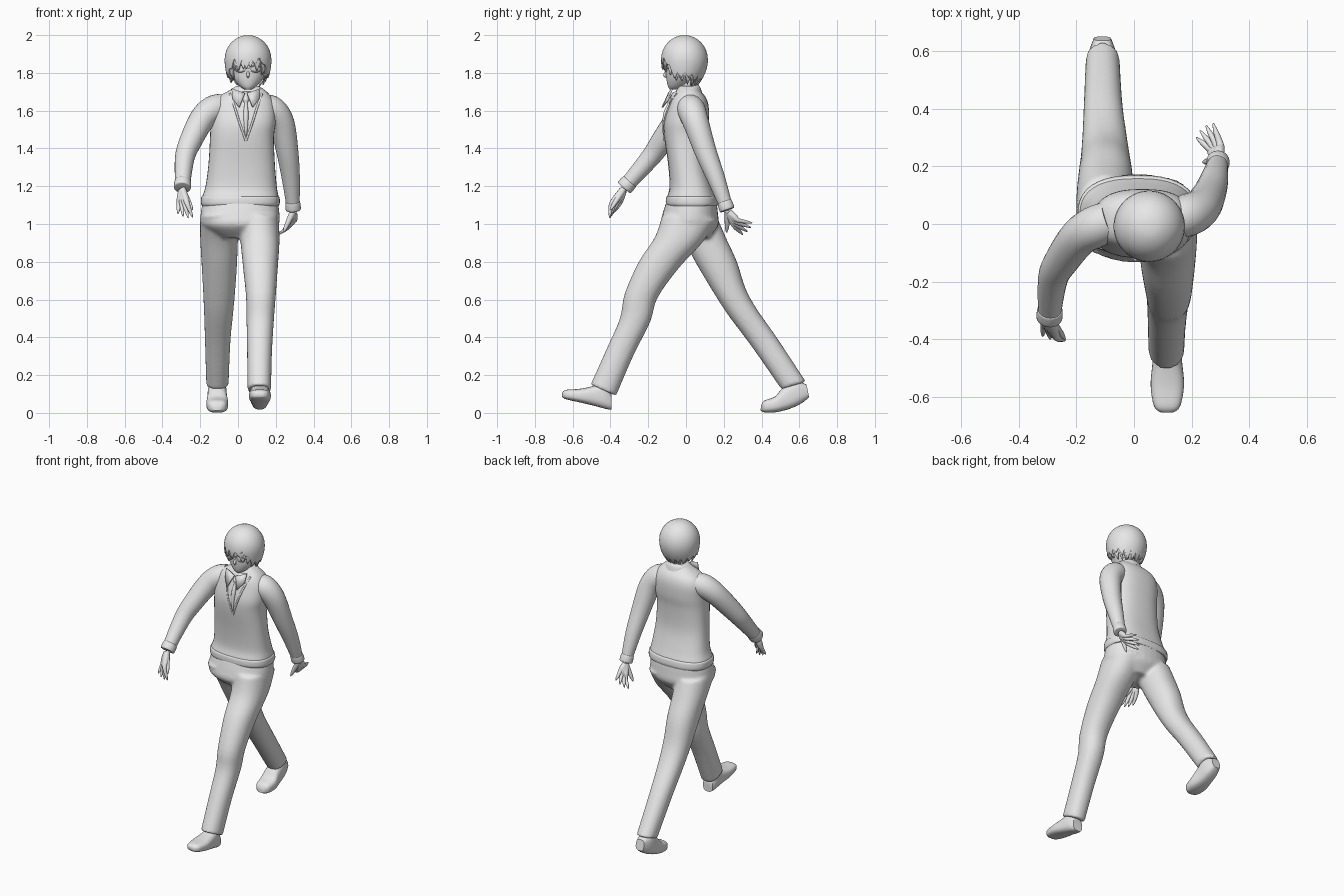
import bpy, bmesh, math, random
from mathutils import Vector

random.seed(4)
cube = bpy.data.objects.get("Cube")
if cube:
    bpy.data.objects.remove(cube)

grey = bpy.data.materials.new("plain grey")
grey.use_nodes = True
grey.diffuse_color = (.8, .8, .8, 1)
grey.node_tree.nodes["Principled BSDF"].inputs["Base Color"].default_value = grey.diffuse_color


def finish(name, bm, angle=50):
    bmesh.ops.recalc_face_normals(bm, faces=bm.faces)
    mesh = bpy.data.meshes.new(name)
    bm.to_mesh(mesh)
    bm.free()
    obj = bpy.data.objects.new(name, mesh)
    bpy.context.collection.objects.link(obj)
    mesh.materials.append(grey)
    bpy.ops.object.select_all(action='DESELECT')
    obj.select_set(True)
    bpy.context.view_layer.objects.active = obj
    bpy.ops.object.shade_smooth_by_angle(angle=math.radians(angle))
    return obj


def spline(rows, steps=4):
    """Smooth interpolation through rows of numbers."""
    out = []
    for i in range(len(rows) - 1):
        p0, p1, p2 = rows[max(i - 1, 0)], rows[i], rows[i + 1]
        p3 = rows[min(i + 2, len(rows) - 1)]
        for s in range(steps):
            t = s / steps
            out.append([b + t * (c - a + t * (2 * a - 5 * b + 4 * c - d + t * (3 * (b - c) + d - a))) / 2
                        for a, b, c, d in zip(p0, p1, p2, p3)])
    out.append(list(rows[-1]))
    return out


def skin(bm, rings, cap=True):
    loops = [[bm.verts.new(p) for p in ring] for ring in rings]
    n = len(loops[0])
    for a, b in zip(loops, loops[1:]):
        for i in range(n):
            bm.faces.new((a[i], a[(i + 1) % n], b[(i + 1) % n], b[i]))
    if cap:
        bm.faces.new(loops[0])
        bm.faces.new(loops[-1])


def loft(name, *sections, power=2, n=32):
    """Each row: front y, z, back y, z, then the x limits."""
    bm = bmesh.new()
    for rows in sections:
        rings = []
        for ya, za, yb, zb, xa, xb in spline(rows):
            ring = []
            for i in range(n):
                a = math.tau * i / n
                c, s = [math.copysign(abs(v) ** (2 / power), v) for v in (math.cos(a), math.sin(a))]
                ring.append(((xa + xb + (xb - xa) * c) / 2,
                             (ya + yb + (yb - ya) * s) / 2, (za + zb + (zb - za) * s) / 2))
            rings.append(ring)
        skin(bm, rings)
    return finish(name, bm)


def tube(name, *paths, n=16):
    """Each path: rows of x, y, z, radius."""
    bm = bmesh.new()
    for path in paths:
        rows = spline(path)
        pts = [Vector(r[:3]) for r in rows]
        side = Vector((1, .1, 0))
        rings = []
        for i, p in enumerate(pts):
            d = (pts[min(i + 1, len(pts) - 1)] - pts[max(i - 1, 0)]).normalized()
            side = (side - d * side.dot(d)).normalized()
            up = d.cross(side)
            rings.append([p + rows[i][3] * (side * math.cos(math.tau * k / n) + up * math.sin(math.tau * k / n))
                          for k in range(n)])
        skin(bm, rings)
    return finish(name, bm)


# Trousers: pelvis and both legs fused into one skin
pelvis = [(-.1, 1.13, .16, 1.13, -.185, .21), (-.125, 1.05, .17, 1.05, -.198, .22),
          (-.13, .99, .17, .99, -.19, .21), (-.06, .925, .12, .925, -.1, .12)]
left_leg = [(-.125, 1.05, .165, 1.02, 0, .215), (-.165, .93, .085, .9, .012, .22),
            (-.25, .8, -.035, .77, .025, .212), (-.325, .63, -.15, .61, .042, .2),
            (-.35, .5, -.19, .48, .045, .19), (-.42, .34, -.28, .3, .048, .18),
            (-.505, .15, -.37, .09, .05, .175)]
right_leg = [(-.12, 1.05, .168, 1.03, -.2, .01), (-.02, .92, .215, .92, -.2, 0),
             (.06, .78, .27, .8, -.193, -.005), (.15, .63, .315, .66, -.185, -.015),
             (.225, .515, .375, .55, -.18, -.025), (.345, .355, .48, .4, -.175, -.04),
             (.505, .125, .635, .165, -.168, -.05)]
trousers = loft("trousers", pelvis, left_leg, right_leg, power=2.2)
remesh = trousers.modifiers.new("fuse", 'REMESH')
remesh.mode, remesh.voxel_size, remesh.use_smooth_shade = 'VOXEL', .01, True
relax = trousers.modifiers.new("relax", 'SMOOTH')
relax.iterations = 6

# Shoes: the left one lands on its heel, the right one pushes off its toe
loft("left_shoe", [(-.656, .085, -.656, .108, .095, .135), (-.635, .072, -.635, .122, .07, .16),
                   (-.56, .055, -.565, .127, .058, .174), (-.48, .036, -.49, .142, .064, .168),
                   (-.42, .02, -.44, .16, .068, .162), (-.395, .018, -.395, .1, .08, .15)], power=2.8)
loft("right_shoe", [(.395, .012, .397, .04, -.13, -.09), (.42, .002, .415, .065, -.157, -.063),
                    (.48, .004, .47, .086, -.167, -.052), (.55, .022, .51, .13, -.162, -.058),
                    (.61, .05, .57, .17, -.158, -.062), (.652, .082, .638, .15, -.14, -.08)], power=2.8)

# Vest with a ribbed hem
vest = loft("vest", [(f, z, b, z, l, r) for z, f, b, l, r in [
    (1.1, -.1, .163, -.188, .213), (1.14, -.1, .16, -.19, .215), (1.2, -.087, .14, -.172, .205),
    (1.32, -.095, .11, -.156, .195), (1.46, -.115, .11, -.148, .19), (1.54, -.116, .12, -.145, .2),
    (1.62, -.095, .12, -.138, .198), (1.67, -.077, .105, -.11, .178),
    (1.705, -.052, .075, -.05, .147), (1.73, -.04, .06, -.01, .11)]], power=2.5, n=40)
loft("vest_hem", [(-.1, 1.095, .165, 1.095, -.19, .215), (-.107, 1.11, .17, 1.11, -.196, .221),
                  (-.105, 1.14, .166, 1.14, -.195, .22), (-.097, 1.147, .158, 1.147, -.187, .212)],
     power=2.5, n=40)


def on_vest(x, z, lift=0):
    hit, place, _, _ = vest.ray_cast(Vector((x, -1, z)), Vector((0, 1, 0)))
    return (x, (place.y if hit else -.06) - lift, z)


# V neckline and tie lie on the chest
bpy.context.view_layer.update()
mid = .042
tube("neckline", *[[on_vest(mid + s * w, z) + (.006,) for w, z in
                    [(.085, 1.69), (.06, 1.62), (.035, 1.54), (0, 1.44)]] for s in (-1, 1)], n=8)
tube("tie", [on_vest(mid, z) + (r,) for z, r in
             [(1.675, .012), (1.655, .016), (1.635, .008), (1.58, .014), (1.5, .008), (1.46, .003)]])

# Shirt collar: a standing band and two pointed flaps
loft("collar_band", [(-.085, 1.665, .085, 1.695, -.045, .148), (-.072, 1.695, .075, 1.725, -.035, .137),
                     (-.058, 1.7, .062, 1.738, -.018, .12)])
for label, s in (("left", 1), ("right", -1)):
    bm = bmesh.new()
    corners = [(mid + s * .005, -.088, 1.69), (mid + s * .075, -.07, 1.715),
               (mid + s * .07, -.088, 1.66), (mid + s * .035, -.122, 1.615)]
    bm.faces.new([bm.verts.new(c) for c in corners])
    flap = finish(label + "_collar_flap", bm)
    flap.modifiers.new("cloth", 'SOLIDIFY').thickness = .008


def arm(label, path):
    """Sleeve with a cuff at its end."""
    tube(label + "_sleeve", path, n=24)
    a, b = Vector(path[-2][:3]), Vector(path[-1][:3])
    d, r = (b - a).normalized(), path[-1][3]
    tube(label + "_cuff", [(*(b + d * t), r + g) for t, g in
                           [(-.035, 0), (-.03, .005), (.008, .006), (.012, -.008)]], n=24)


def hand(label, wrist, knuckles, tips, thumb):
    """Four fingers whose roots merge into a palm, plus a thumb."""
    wrist = Vector(wrist)
    k0, k1, t0, t1 = [Vector(p) for p in (*knuckles, *tips)]
    paths = []
    for i in range(4):
        knuckle, tip = k0.lerp(k1, i / 3), t0.lerp(t1, i / 3)
        if i in (1, 2):
            tip += (tip - knuckle) * .15
        start = wrist.lerp(knuckle, .1)
        paths.append([(*start, .02), (*start.lerp(knuckle, .55), .019), (*knuckle, .013),
                      (*knuckle.lerp(tip, .6), .009), (*tip, .003)])
    thumb = Vector(thumb)
    paths.append([(*wrist, .018), (*wrist.lerp(thumb, .5), .014), (*wrist.lerp(thumb, .8), .01), (*thumb, .003)])
    tube(label + "_hand", *paths, n=10)


arm("right", [(-.085, .01, 1.62, .07), (-.135, -.01, 1.605, .073), (-.19, -.045, 1.555, .068),
              (-.25, -.125, 1.44, .06), (-.282, -.19, 1.35, .052), (-.294, -.32, 1.2, .039)])
arm("left", [(.14, .02, 1.62, .068), (.185, .03, 1.6, .074), (.232, .055, 1.53, .068),
             (.262, .105, 1.38, .058), (.28, .16, 1.24, .048), (.292, .215, 1.085, .034)])
hand("right", (-.295, -.33, 1.185), [(-.312, -.355, 1.105), (-.268, -.395, 1.105)],
     [(-.318, -.39, 1.055), (-.24, -.405, 1.035)], (-.24, -.4, 1.075))
hand("left", (.292, .222, 1.065), [(.3, .275, 1.02), (.265, .26, .985)],
     [(.275, .35, 1.005), (.217, .3, .945)], (.24, .215, .955))

# Head, neck and nose
cx = .053
loft("head", [(f, z, b, z, cx - w, cx + w) for z, f, b, w in [
    (1.712, -.085, -.035, .018), (1.73, -.096, 0, .045), (1.77, -.104, .04, .078), (1.82, -.107, .08, .097),
    (1.88, -.108, .095, .104), (1.94, -.085, .075, .085), (1.975, -.035, .03, .035)]])
tube("neck", [(.05, .012, 1.66, .052), (.05, .005, 1.72, .046), (cx, -.005, 1.79, .048)])
tube("nose", [(cx, -.098, 1.81, .006), (cx, -.113, 1.788, .008), (cx, -.1, 1.775, .004)], n=8)

# Glasses: two oval rims, a bridge and side arms
rims = [[(cx + s * .04 + .03 * math.cos(a), -.112 + .008 * abs(math.cos(a)), 1.822 + .017 * math.sin(a), .003)
         for a in [math.tau * i / 12 for i in range(13)]] for s in (-1, 1)]
bars = [[(cx - .012, -.113, 1.825, .003), (cx + .012, -.113, 1.825, .003)]]
bars += [[(cx + s * .069, -.104, 1.826, .003), (cx + s * .106, 0, 1.83, .003)] for s in (-1, 1)]
tube("glasses", *rims, *bars, n=6)


def hair(name, size, teeth, phase, lift):
    """Domed shell whose lower edge is cut into pointed locks."""
    per = 6
    cols = teeth * per
    lengths = [random.uniform(.02, .065) for _ in range(teeth)]
    columns = []
    for i in range(cols):
        a = math.tau * (i + phase) / cols
        turn = abs((math.degrees(a) + 180) % 360 - 180)
        side = min(max((turn - 38) / 25, 0), 1)
        back = min(max((turn - 90) / 60, 0), 1)
        point = 1 - abs((i % per) / per * 2 - 1)
        low = 1.875 - .075 * side - .02 * back + lift - lengths[i // per] * point
        col = []
        for k in range(1, 16):
            if k < 9:
                z, r = 1.87 + .13 * math.cos(k * math.pi / 16), size * math.sin(k * math.pi / 16)
            else:
                z = 1.87 + (low - 1.87) * (k - 8) / 7
                r = size - (.028 + .02 * back) * ((1.87 - z) / .13) ** 2
            col.append((cx + r * math.sin(a), -.008 - r * math.cos(a), z))
        columns.append(col)
    bm = bmesh.new()
    skin(bm, list(zip(*columns)), cap=False)
    bm.verts.ensure_lookup_table()
    bm.faces.new(bm.verts[:cols])
    obj = finish(name, bm, 60)
    obj.modifiers.new("thickness", 'SOLIDIFY').thickness = .008


hair("outer_hair", .124, 17, 2, 0)
hair("inner_hair", .117, 19, 5, -.012)
